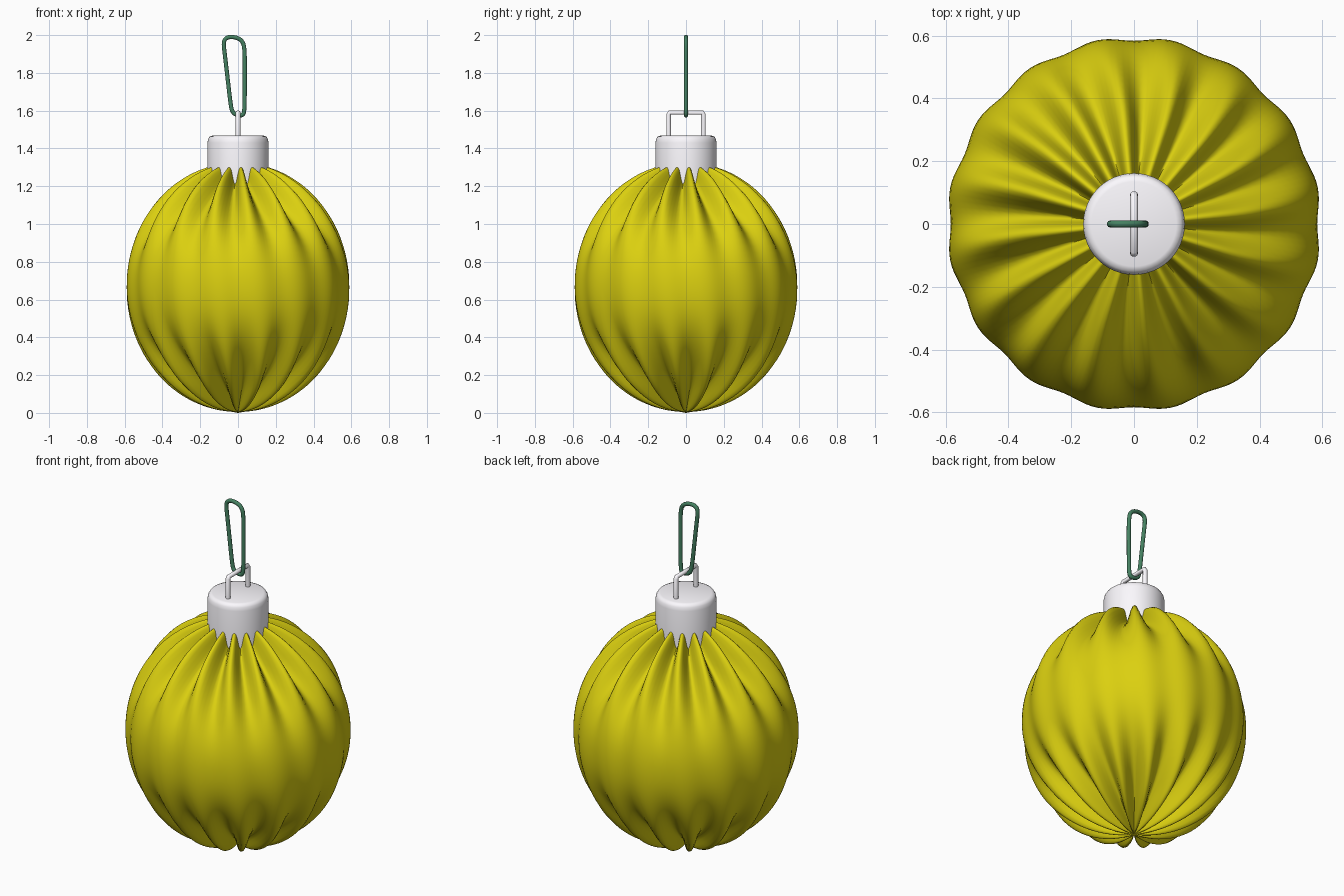
import bpy, bmesh
from math import sin, cos, pi, radians

if "Cube" in bpy.data.objects:
    bpy.data.objects.remove(bpy.data.objects["Cube"])

RIBS, SEGS, RINGS = 16, 192, 56


def material(name, color):
    m = bpy.data.materials.new(name)
    m.diffuse_color = color
    m.use_nodes = True
    m.node_tree.nodes["Principled BSDF"].inputs["Base Color"].default_value = m.diffuse_color
    return m


def finish(ob, mat=None, angle=40):
    if mat:
        ob.data.materials.append(mat)
    bpy.ops.object.select_all(action='DESELECT')
    ob.select_set(True)
    bpy.context.view_layer.objects.active = ob
    bpy.ops.object.shade_smooth_by_angle(angle=radians(angle))


def revolve(name, rings, segs, radius):
    """Rings of (r, z); r == 0 makes a pole. radius(r, z, a) shapes each ring."""
    bm = bmesh.new()
    rows = []
    for r, z in rings:
        if r == 0:
            rows.append([bm.verts.new((0, 0, z))] * segs)
            continue
        row = []
        for i in range(segs):
            a = 2 * pi * i / segs
            q = radius(r, z, a)
            row.append(bm.verts.new((q * cos(a), q * sin(a), z)))
        rows.append(row)
    for lo, hi in zip(rows, rows[1:]):
        for i in range(segs):
            j = (i + 1) % segs
            bm.faces.new(list(dict.fromkeys((lo[i], lo[j], hi[j], hi[i]))))
    bmesh.ops.recalc_face_normals(bm, faces=bm.faces)
    me = bpy.data.meshes.new(name)
    bm.to_mesh(me)
    bm.free()
    ob = bpy.data.objects.new(name, me)
    bpy.context.collection.objects.link(ob)
    return ob


def tube(name, points, thickness, cyclic=False, kind='POLY'):
    cu = bpy.data.curves.new(name, 'CURVE')
    cu.dimensions = '3D'
    cu.bevel_depth = thickness
    cu.bevel_resolution = 3
    cu.resolution_u = 8
    cu.use_fill_caps = True
    sp = cu.splines.new(kind)
    sp.points.add(len(points) - 1)
    for p, co in zip(sp.points, points):
        p.co = (*co, 1)
    sp.use_cyclic_u = cyclic
    if kind == 'NURBS':
        sp.order_u = 3
    ob = bpy.data.objects.new(name, cu)
    bpy.context.collection.objects.link(ob)
    bpy.context.view_layer.objects.active = ob
    bpy.ops.object.select_all(action='DESELECT')
    ob.select_set(True)
    bpy.ops.object.convert(target='MESH')
    return bpy.context.view_layer.objects.active


# Pleated bauble: almost round at the equator, deep grooves near the poles,
# with the pleats twisting by about half a rib from bottom to top
MID, HALF = 0.665, 0.66


def pleat(r, z, a):
    u = (z - MID) / HALF
    drift = radians(5.6) * max(-1, min(1, u * 1.25))
    groove = (0.5 + 0.5 * cos(RIBS * (a + drift))) ** 1.1
    deep = 0.88 if u > 0 else 0.75
    return r * (1 - groove * (0.022 + deep * abs(u) ** 3))


profile = []
for k in range(RINGS + 1):
    t = pi * k / RINGS
    r = 0 if k in (0, RINGS) else 0.597 * sin(t)
    profile.append((r, MID - HALF * cos(t)))
profile[0] = (0, 0.0)
bauble = revolve("bauble", profile, SEGS, pleat)
finish(bauble, material("yellow", (0.71, 0.63, 0.005, 1)), 80)

# Metal cap with a rounded rim
cap = revolve("cap", [(0.162, 1.19), (0.162, 1.43), (0.158, 1.45), (0.15, 1.463),
                      (0.135, 1.468), (0, 1.468)], 48, lambda r, z, a: r)
finish(cap)

# Wire staple on the cap
staple = tube("staple", [(0, -0.092, 1.44), (0, -0.092, 1.58), (0, -0.086, 1.59),
                         (0, 0.086, 1.59), (0, 0.092, 1.58), (0, 0.092, 1.44)], 0.013)
finish(staple, angle=50)
metal = material("bright_metal", (0.98, 0.96, 1.0, 1))
for ob in (cap, staple):
    ob.data.materials.append(metal)

# Hanging loop
loop = tube("hanging_loop", [
    (-0.04, 0, 1.64), (-0.056, 0, 1.78), (-0.07, 0, 1.90), (-0.078, 0, 1.965),
    (-0.058, 0, 1.99), (-0.015, 0, 1.99), (0.022, 0, 1.972), (0.036, 0, 1.93),
    (0.036, 0, 1.76), (0.035, 0, 1.62), (0.03, 0, 1.575), (-0.004, 0, 1.575),
    (-0.031, 0, 1.592)], 0.0115, True, 'NURBS')
finish(loop, material("green", (0.06, 0.22, 0.12, 1)), 60)
